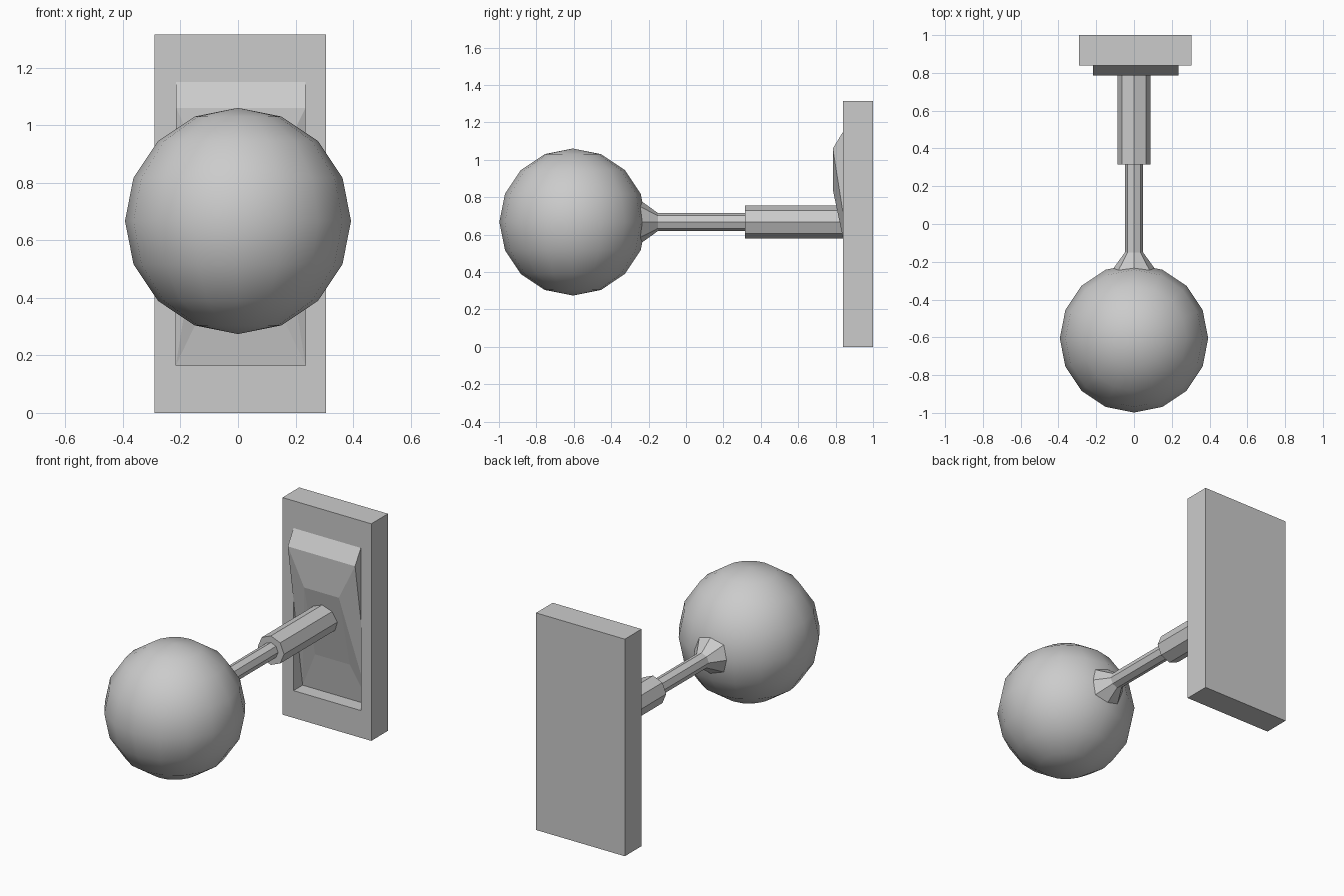
import bpy, bmesh
from math import sin, cos, pi

if "Cube" in bpy.data.objects:
    bpy.data.objects.remove(bpy.data.objects["Cube"])


def loft(name, rings, cap_start=True, cap_end=True):
    """Bridge rings of equal length into a closed, flat-shaded solid."""
    bm = bmesh.new()
    loops = [[bm.verts.new(p) for p in ring] for ring in rings]
    n = len(loops[0])
    for a, b in zip(loops, loops[1:]):
        for i in range(n):
            j = (i + 1) % n
            bm.faces.new((a[i], a[j], b[j], b[i]))
    if cap_start:
        bm.faces.new(loops[0][::-1])
    if cap_end:
        bm.faces.new(loops[-1])
    bmesh.ops.recalc_face_normals(bm, faces=bm.faces)
    mesh = bpy.data.meshes.new(name)
    bm.to_mesh(mesh)
    bm.free()
    obj = bpy.data.objects.new(name, mesh)
    bpy.context.collection.objects.link(obj)
    return obj


def rect(x0, x1, z0, z1, y):
    return [(x0, y, z0), (x1, y, z0), (x1, y, z1), (x0, y, z1)]


def octagon(y, r):
    return [(r * cos(k * pi / 4), y, AXIS_Z + r * sin(k * pi / 4)) for k in range(8)]


AXIS_Z = 0.667
X0, X1 = -0.216, 0.235      # switch opening
Z0, Z1 = 0.165, 1.15
FLOOR = 0.927

# Wall plate with a recessed opening in its front
loft("wall_plate", [
    rect(-0.29, 0.305, 0, 1.315, 1.0),
    rect(-0.29, 0.305, 0, 1.315, 0.84),
    rect(X0, X1, Z0, Z1, 0.84),
    rect(X0, X1, Z0, Z1, FLOOR),
])

# Tilted rocker: each row spans left to right (half width, y, z)
mid, half = (X0 + X1) / 2, (X1 - X0) / 2
rows = [(half, FLOOR, Z1), (half, 0.84, Z1), (half, 0.785, 1.06),
        (0.116, 0.785, 0.84), (0.116, 0.89, 0.395), (half, FLOOR, Z0)]
bm = bmesh.new()
L, R = ([bm.verts.new((mid + s * w, y, z)) for w, y, z in rows] for s in (-1, 1))
for i in range(5):
    bm.faces.new((L[i], R[i], R[i + 1], L[i + 1]))
for side in (L, R):
    bm.faces.new((side[2], side[3], side[5]))
    bm.faces.new((side[3], side[4], side[5]))
    bm.faces.new((side[0], side[1], side[2], side[5]))
bm.faces.new((L[0], R[0], R[5], L[5]))
bmesh.ops.recalc_face_normals(bm, faces=bm.faces)
mesh = bpy.data.meshes.new("rocker")
bm.to_mesh(mesh)
bm.free()
bpy.context.collection.objects.link(bpy.data.objects.new("rocker", mesh))

# Stepped octagonal arm flaring into the ball
loft("arm", [octagon(y, r) for y, r in
             [(0.85, 0.088), (0.315, 0.088), (0.315, 0.048),
              (-0.15, 0.048), (-0.25, 0.12)]])

# Smooth ball
bpy.ops.mesh.primitive_uv_sphere_add(segments=16, ring_count=8, radius=0.393,
                                     location=(0, -0.605, AXIS_Z))
ball = bpy.context.object
ball.name = "ball"
bpy.ops.object.shade_smooth()
